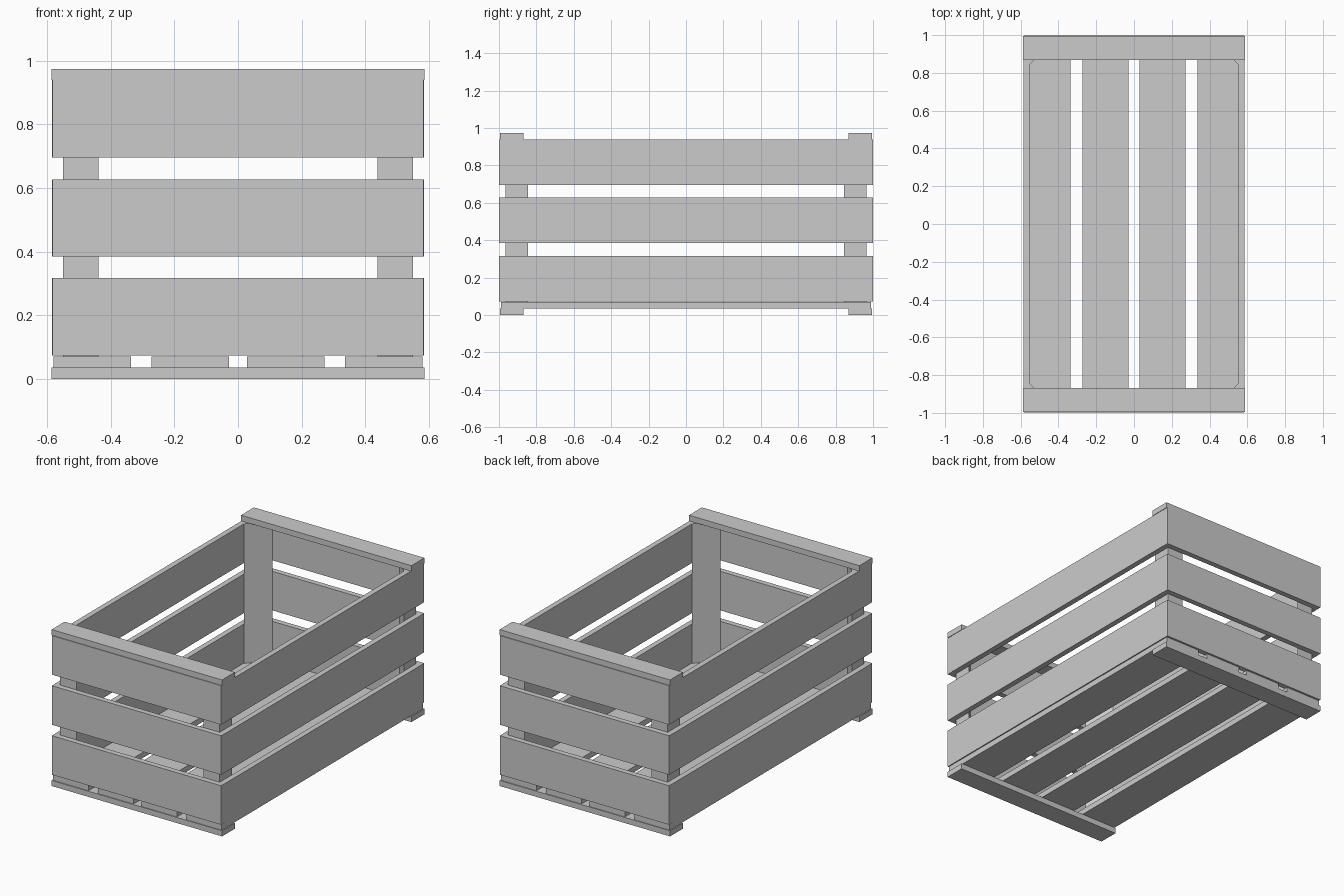
import bpy

if "Cube" in bpy.data.objects:
    bpy.data.objects.remove(bpy.data.objects["Cube"])


def prism(name, outline, z0, z1):
    """Extrude a counter-clockwise xy outline from z0 to z1."""
    n = len(outline)
    verts = [(x, y, z) for z in (z0, z1) for x, y in outline]
    faces = [tuple(range(n))[::-1], tuple(range(n, 2 * n))]
    faces += [(i, (i + 1) % n, (i + 1) % n + n, i + n) for i in range(n)]
    mesh = bpy.data.meshes.new(name)
    mesh.from_pydata(verts, [], faces)
    obj = bpy.data.objects.new(name, mesh)
    bpy.context.collection.objects.link(obj)
    return obj


def board(name, x0, x1, y0, y1, z0, z1):
    return prism(name, [(x0, y0), (x1, y0), (x1, y1), (x0, y1)], z0, z1)


def mirror(obj, x=False, y=False):
    mod = obj.modifiers.new("mirror", 'MIRROR')
    mod.use_axis = (x, y, False)


# Battens under the floor and on top of the end walls
for name, z in (("bottom_batten", 0.0), ("top_batten", 0.939)):
    mirror(board(name, -0.587, 0.587, -0.995, -0.868, z, z + 0.035), y=True)

# Floor slats
for name, x0, x1 in (("inner_floor_slat", 0.028, 0.272),
                     ("outer_floor_slat", 0.337, 0.58)):
    mirror(board(name, x0, x1, -0.99, 0.99, 0.035, 0.07), x=True)

# Three rows of wall planks
for row, z in enumerate((0.073, 0.384, 0.696), 1):
    mirror(board(f"end_plank_{row}", -0.583, 0.583, -0.999, -0.965,
                 z, z + 0.243), y=True)
    mirror(board(f"side_plank_{row}", 0.55, 0.584, -0.965, 0.965,
                 z, z + 0.243), x=True)

# Triangular corner posts
post = prism("corner_post", [(0.55, 0.845), (0.55, 0.965), (0.438, 0.965)],
             0.07, 0.939)
mirror(post, x=True, y=True)
